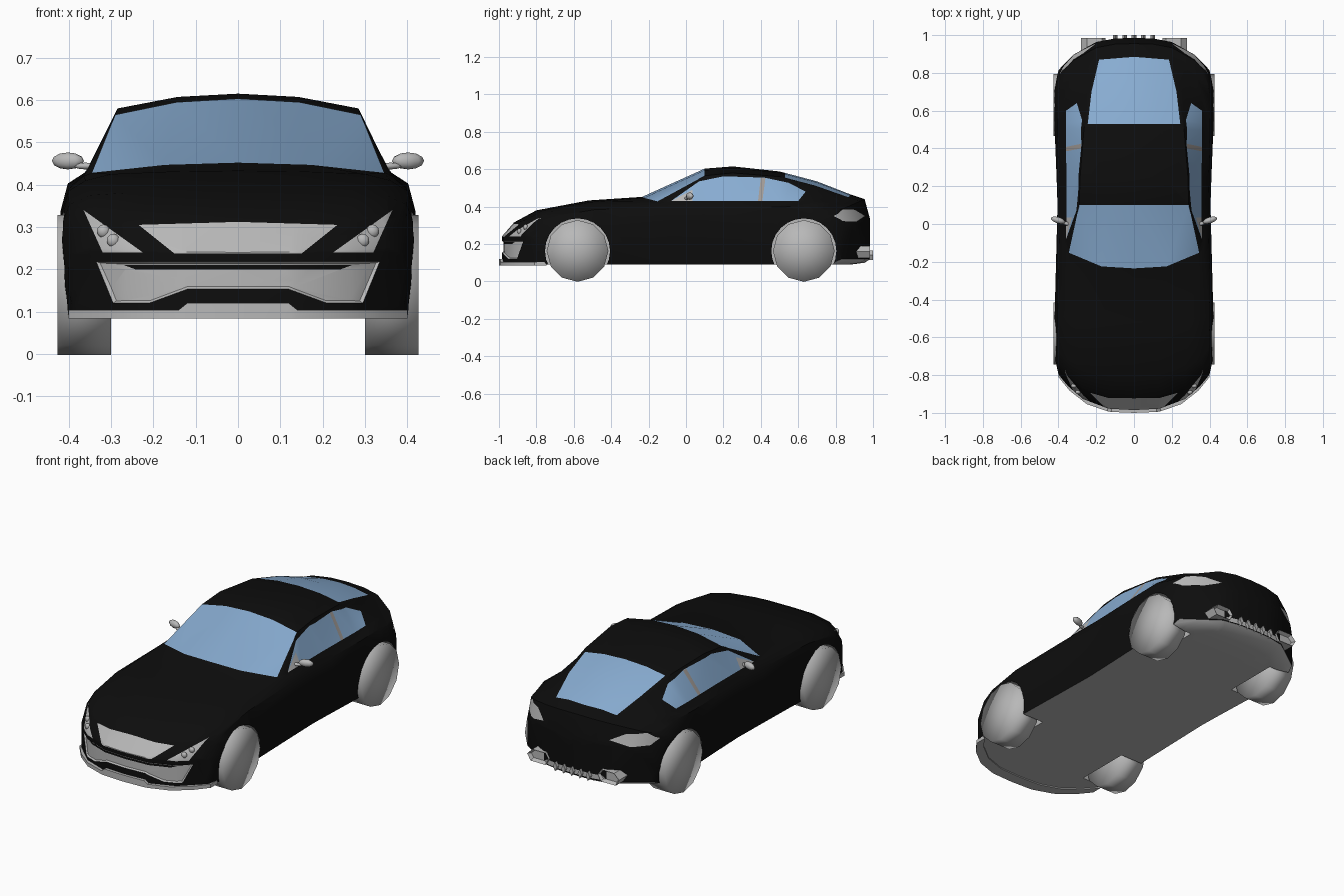
import bpy, bmesh, math
from mathutils import Vector, Matrix
from mathutils.bvhtree import BVHTree

cube = bpy.data.objects.get("Cube")
if cube:
    bpy.data.objects.remove(cube, do_unlink=True)


def material(name, color):
    mat = bpy.data.materials.new(name)
    mat.use_nodes = True
    mat.diffuse_color = (*color, 1)
    shader = next(n for n in mat.node_tree.nodes if n.type == 'BSDF_PRINCIPLED')
    shader.inputs["Base Color"].default_value = (*color, 1)
    return mat


BLACK, GLASS, GREY, PILLAR = range(4)
palette = [material("black_paint", (.004, .004, .004)),
           material("blue_glass", (.25, .42, .65)),
           material("grey_trim", (.48, .48, .48)),
           material("window_pillar", (.36, .33, .31))]


def finish(name, bm, mats, angle=40):
    bmesh.ops.recalc_face_normals(bm, faces=bm.faces[:])
    mesh = bpy.data.meshes.new(name)
    bm.to_mesh(mesh)
    bm.free()
    for mat in mats:
        mesh.materials.append(mat)
    obj = bpy.data.objects.new(name, mesh)
    bpy.context.collection.objects.link(obj)
    smooth(obj, angle)
    return obj


def smooth(obj, angle):
    bpy.ops.object.select_all(action='DESELECT')
    obj.select_set(True)
    bpy.context.view_layer.objects.active = obj
    bpy.ops.object.shade_smooth_by_angle(angle=math.radians(angle))


def loft(bm, rings, rule=None):
    """Skin closed rings; rule(station, side) picks the material."""
    rows = [[bm.verts.new(p) for p in ring] for ring in rings]
    count = len(rows[0])
    for i, (a, b) in enumerate(zip(rows, rows[1:])):
        for k in range(count):
            n = (k + 1) % count
            face = bm.faces.new((a[k], a[n], b[n], b[k]))
            face.material_index = rule(i, k) if rule else 0
    return rows


def paint(bm, outline, axes, side, mat):
    """Cut a convex outline into the faces that pass side() and colour it."""
    pts = [Vector(p) for p in outline]
    mid = sum(pts, Vector((0, 0))) / len(pts)
    planes = []

    def inside():
        found = []
        for f in bm.faces:
            c = f.calc_center_median()
            if side(f.normal, c) and all((c - o).dot(n) > 0 for o, n in planes):
                found.append(f)
        return found

    for a, b in zip(pts, pts[1:] + pts[:1]):
        flat = Vector((a.y - b.y, b.x - a.x)).normalized()
        if (mid - a).dot(flat) < 0:
            flat.negate()
        origin, normal = Vector((0, 0, 0)), Vector((0, 0, 0))
        for axis, o, n in zip(axes, a, flat):
            origin[axis], normal[axis] = o, n
        geom = set()
        for f in inside():
            geom.update([f, *f.edges, *f.verts])
        if geom:
            bmesh.ops.bisect_plane(bm, geom=list(geom), dist=1e-5,
                                   plane_co=origin, plane_no=normal)
        bm.normal_update()
        planes.append((origin, normal))
    for f in inside():
        f.material_index = mat


def bent(x, y, bend):
    return y + bend * abs(x / .42) ** 3


def section(y, bend, w, belt_x, belt_z, rail_x, rail_z, top, low):
    rise = belt_z - low
    half = [(0, low), (rail_x / 2, low), (rail_x, low), (w - .015, low),
            (w, low + .35 * rise), (w, low + .72 * rise),
            (w + .3 * (belt_x - w), low + .92 * rise), (belt_x, belt_z),
            (rail_x, rail_z), (rail_x / 2, top + .22 * (rail_z - top)), (0, top)]
    ring = half + [(-x, z) for x, z in half[-2:0:-1]]
    return [(x, bent(x, y, bend), z) for x, z in ring]


# Body shell: y, bend, width, belt x/z, rail x/z, top, underside
stations = [
    (-.985, .22, .40, .35, .25, .27, .245, .24, .09),
    (-.92, .2, .415, .355, .335, .27, .325, .315, .09),
    (-.8, .14, .42, .35, .375, .27, .38, .38, .09),
    (-.52, .04, .42, .36, .41, .3, .425, .433, .09),
    (-.235, .15, .41, .365, .42, .345, .428, .452, .09),
    (.1, 0, .405, .36, .425, .29, .565, .603, .09),
    (.25, 0, .41, .36, .425, .285, .58, .615, .09),
    (.5, 0, .42, .365, .425, .265, .56, .588, .09),
    (.7, -.04, .42, .36, .43, .235, .51, .535, .09),
    (.88, -.17, .42, .33, .41, .2, .45, .465, .09),
    (.955, -.2, .41, .32, .4, .2, .43, .44, .1),
    (.985, -.2, .4, .32, .31, .2, .325, .33, .12)]


def shell_rule(i, k):
    if k < 3 or k > 16:
        return GREY
    return GLASS if i == 4 and 8 <= k < 12 else BLACK


bm = bmesh.new()
rows = loft(bm, [section(*s) for s in stations], shell_rule)
for row in (rows[0], rows[-1]):
    for cols in [(k, k + 1, 9 - k, 10 - k) for k in range(3)] + [(3, 4, 5, 6, 7)]:
        bm.faces.new([row[j] for j in cols])
        bm.faces.new([row[-j % 20] for j in cols])
bmesh.ops.recalc_face_normals(bm, faces=bm.faces[:])
bm.normal_update()


def front(n, c):
    return n.y < -.15 and c.y < -.5


def rear(n, c):
    return n.y > .1 and c.y > .7


# Grilles
FRONT, SIDE, TOP = (0, 2), (1, 2), (0, 1)
paint(bm, [(-.235, .305), (0, .312), (.235, .305), (.15, .237), (-.15, .237)],
      FRONT, front, GREY)
paint(bm, [(-.335, .218), (.335, .218), (.12, .153), (-.12, .153)], FRONT, front, GREY)
for s in (1, -1):
    paint(bm, [(s * .335, .218), (s * .295, .12), (s * .21, .12), (s * .12, .153)],
          FRONT, front, GREY)
intake = [f for f in bm.faces if f.material_index == GREY and front(f.normal, f.calc_center_median())
          and .11 < f.calc_center_median().z < .22]
bmesh.ops.inset_region(bm, faces=intake, thickness=.006, depth=-.008,
                       use_boundary=True, use_even_offset=False)
bm.normal_update()
paint(bm, [(-.27, .21), (.27, .21), (.24, .199), (-.24, .199)], FRONT, front, BLACK)

# Rear window, diffuser strip
paint(bm, [(-.245, .53), (.245, .53), (.225, .7), (.185, .87), (0, .885), (-.185, .87), (-.225, .7)],
      TOP, lambda n, c: n.z > .5 and c.z > .4, GLASS)
paint(bm, [(-.2, .125), (.2, .125), (.17, .15), (-.17, .15)], FRONT, rear, GREY)

# Lamps and side windows, both sides
window = [(-.08, .43), (.07, .535), (.2, .562), (.42, .555), (.55, .527), (.64, .48), (.6, .43)]
for s in (1, -1):
    def flank(n, c):
        return n.x * s > .3 and c.z > .42

    paint(bm, [(s * .365, .34), (s * .225, .24), (s * .32, .24)], FRONT, front, GREY)
    tail = [(.2, .35), (.27, .383), (.35, .385), (.395, .35), (.37, .322), (.29, .32)]
    paint(bm, [(s * x, z) for x, z in tail], FRONT, rear, GREY)
    paint(bm, window, SIDE, flank, GLASS)
    paint(bm, [(-.08, .43), (.035, .43), (.035, .49)], SIDE, flank, GREY)
    paint(bm, [(.385, .43), (.4, .555), (.425, .553), (.408, .43)], SIDE, flank, PILLAR)
surface = BVHTree.FromBMesh(bm)
body = finish("body", bm, palette)


def barrel(name, x, y, radius, depth, sides, mats, index, angle):
    bm = bmesh.new()
    place = Matrix.Translation((x, y, .163)) @ Matrix.Rotation(math.pi / 2, 4, 'Y')
    bmesh.ops.create_cone(bm, cap_ends=True, cap_tris=True, segments=sides, radius1=radius,
                          radius2=radius, depth=depth, matrix=place)
    for f in bm.faces:
        f.material_index = index
    return finish(name, bm, mats, angle)


# Wheel wells and wheels
for s, hand in ((1, "left"), (-1, "right")):
    for y, end in ((-.58, "front"), (.63, "rear")):
        cutter = barrel("well_cutter", s * .39, y, .174, .24, 24, palette, GREY, 40)
        cutter.hide_render = True
        cut = body.modifiers.new("well", 'BOOLEAN')
        cut.operation, cut.solver, cut.object = 'DIFFERENCE', 'EXACT', cutter
        bpy.context.view_layer.objects.active = body
        bpy.ops.object.modifier_apply(modifier=cut.name)
        bpy.data.objects.remove(cutter, do_unlink=True)
        barrel(f"{end}_{hand}_wheel", s * .3635, y, .165, .127, 12, [palette[GREY]], 0, 180)
smooth(body, 40)

# Front splitter
bm = bmesh.new()
rings = []
for x in (-.4, -.34, -.25, -.14, -.12, 0, .12, .14, .25, .34, .4):
    y, top = bent(x, -.985, .22), .12 if abs(x) < .13 else .104
    rings.append([(x, y - .015, .084), (x, y - .015, top), (x, y + .05, top), (x, y + .05, .084)])
rows = loft(bm, rings)
for row in (rows[0], rows[-1]):
    bm.faces.new(row)
finish("front_splitter", bm, [palette[GREY]], 30)


def prism(name, outline, y0, y1, rim=0):
    bm = bmesh.new()
    base = bm.faces.new([bm.verts.new((x, y0, z)) for x, z in outline])
    geom = bmesh.ops.extrude_face_region(bm, geom=[base], use_keep_orig=True)["geom"]
    bmesh.ops.translate(bm, vec=(0, y1 - y0, 0), verts=[v for v in geom if isinstance(v, bmesh.types.BMVert)])
    bmesh.ops.recalc_face_normals(bm, faces=bm.faces[:])
    if rim:
        cap = [f for f in geom if isinstance(f, bmesh.types.BMFace)]
        bmesh.ops.inset_region(bm, faces=cap, thickness=rim, depth=-.02)
    return finish(name, bm, [palette[GREY]], 30)


def ball(name, centre, radii, tilt=0):
    bm = bmesh.new()
    place = Matrix.Translation(centre) @ Matrix.Rotation(tilt, 4, 'Z') @ Matrix.Diagonal((*radii, 1))
    bmesh.ops.create_uvsphere(bm, u_segments=10, v_segments=6, radius=1, matrix=place)
    return finish(name, bm, [palette[GREY]], 60)


# Exhausts, headlamp bulbs and mirrors
for s, hand in ((1, "left"), (-1, "right")):
    hexagon = [(.15, .16), (.17, .19), (.25, .19), (.28, .16), (.26, .125), (.17, .125)]
    prism(f"{hand}_exhaust", [(s * x, z) for x, z in hexagon], .91, .985, .012)
    for i, (x, z) in enumerate(((.295, .268), (.318, .29))):
        hit = surface.ray_cast(Vector((s * x, -2, z)), Vector((0, 1, 0)))[0]
        if hit:
            ball(f"{hand}_bulb_{i}", hit, (.016, .012, .016))
    ball(f"{hand}_mirror", (s * .402, .02, .456), (.04, .017, .02), s * .3)
    ball(f"{hand}_mirror_arm", (s * .36, .003, .444), (.03, .01, .008), s * .3)

# Diffuser fins
for i in range(5):
    x = (i - 2) * .05
    prism(f"diffuser_fin_{i}", [(x - .012, .14), (x, .165), (x + .012, .14), (x, .115)], .95, 1)
